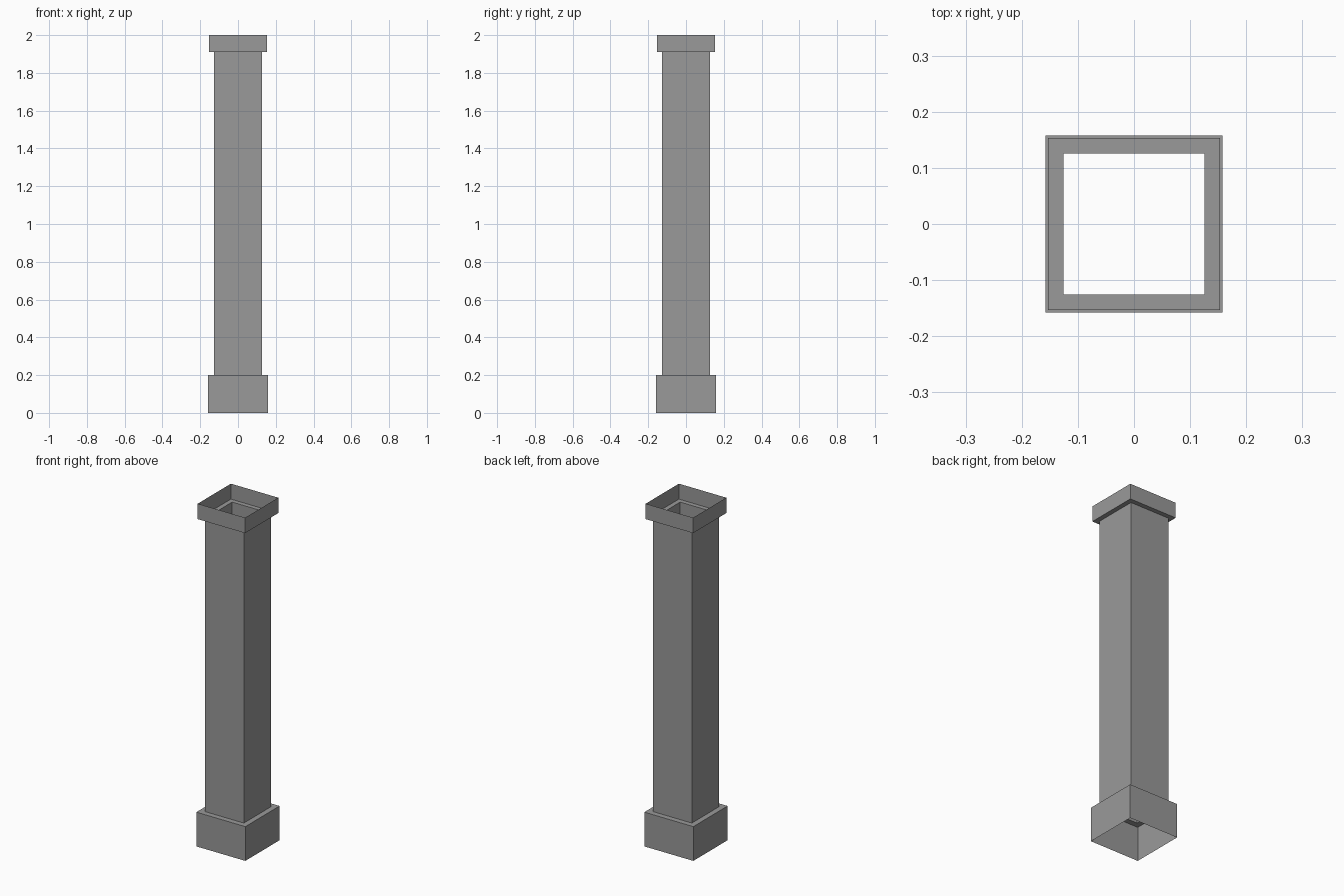
import bpy
import bmesh

if "Cube" in bpy.data.objects:
    bpy.data.objects.remove(bpy.data.objects["Cube"])

# One plain grey for the whole column
grey = bpy.data.materials.new("stone_grey")
grey.diffuse_color = (0.32, 0.32, 0.32, 1.0)
grey.use_nodes = True
grey.node_tree.nodes["Principled BSDF"].inputs["Base Color"].default_value = grey.diffuse_color

BASE, SHAFT, CAP = 0.158, 0.126, 0.153   # half widths
BASE_TOP, CAP_BOTTOM, TOP = 0.2, 1.91, 2.0


def square_shell(name, profile):
    """Sweep a (half width, z) profile around a square, leaving both ends open."""
    bm = bmesh.new()
    rings = [[bm.verts.new((sx * h, sy * h, z))
              for sx, sy in ((-1, -1), (1, -1), (1, 1), (-1, 1))]
             for h, z in profile]
    for lower, upper in zip(rings, rings[1:]):
        for i in range(4):
            j = (i + 1) % 4
            bm.faces.new((lower[i], lower[j], upper[j], upper[i]))
    mesh = bpy.data.meshes.new(name)
    bm.to_mesh(mesh)
    bm.free()
    mesh.materials.append(grey)
    obj = bpy.data.objects.new(name, mesh)
    bpy.context.collection.objects.link(obj)
    return obj


# Plinth: open below, with a ledge running in to the shaft
square_shell("base", [(BASE, 0), (BASE, BASE_TOP), (SHAFT, BASE_TOP)])

# Hollow shaft
square_shell("shaft", [(SHAFT, BASE_TOP), (SHAFT, CAP_BOTTOM)])

# Capital: ledge running out from the shaft, open above
square_shell("cap", [(SHAFT, CAP_BOTTOM), (CAP, CAP_BOTTOM), (CAP, TOP)])
